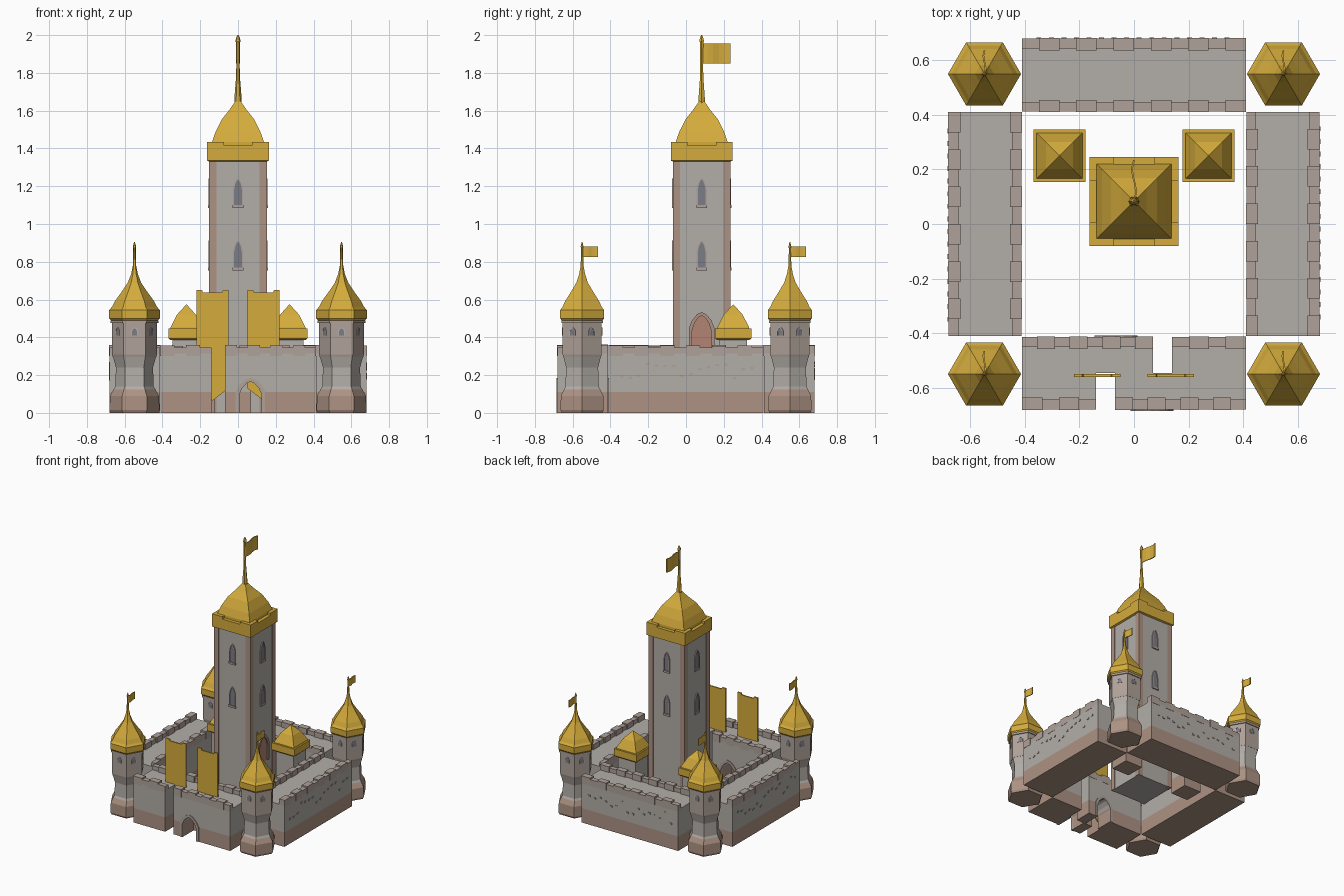
import bpy, bmesh, math, random
from mathutils import Matrix, Vector

if "Cube" in bpy.data.objects:
    bpy.data.objects.remove(bpy.data.objects["Cube"])

random.seed(4)


def material(name, c):
    m = bpy.data.materials.new(name)
    m.diffuse_color = (*c, 1)
    m.use_nodes = True
    m.node_tree.nodes["Principled BSDF"].inputs["Base Color"].default_value = m.diffuse_color
    return m


GOLD = material("gold", (0.66, 0.41, 0.045))
STONE = material("stone", (0.45, 0.42, 0.39))
BROWN = material("brown_stone", (0.42, 0.29, 0.23))
MERLON = material("pale_brown", (0.43, 0.36, 0.32))
DARK = material("window_shade", (0.2, 0.2, 0.24))
DOOR = material("door_wood", (0.45, 0.23, 0.17))


def finish(name, bm, mat, mw=Matrix(), split=None):
    """Turn a bmesh into an object; faces below split get the brown stone."""
    if split:
        bmesh.ops.bisect_plane(bm, geom=bm.verts[:] + bm.edges[:] + bm.faces[:],
                               plane_co=(0, 0, split), plane_no=(0, 0, 1))
    bmesh.ops.recalc_face_normals(bm, faces=bm.faces)
    for f in bm.faces:
        f.material_index = int(bool(split) and f.calc_center_median().z < split)
    me = bpy.data.meshes.new(name)
    bm.to_mesh(me)
    bm.free()
    me.materials.append(mat)
    if split:
        me.materials.append(BROWN)
    ob = bpy.data.objects.new(name, me)
    ob.matrix_world = mw
    bpy.context.collection.objects.link(ob)
    return ob


def prism(name, pts, y0, y1, mat, mw=Matrix(), split=None):
    """Extrude an x-z outline from y0 to y1."""
    bm = bmesh.new()
    f = bm.faces.new([bm.verts.new((x, y0, z)) for x, z in pts])
    r = bmesh.ops.extrude_face_region(bm, geom=[f])
    bmesh.ops.translate(bm, vec=(0, y1 - y0, 0),
                        verts=[v for v in r["geom"] if isinstance(v, bmesh.types.BMVert)])
    return finish(name, bm, mat, mw, split)


def box(name, x0, x1, y0, y1, z0, z1, mat, mw=Matrix(), split=None):
    return prism(name, [(x0, z0), (x1, z0), (x1, z1), (x0, z1)], y0, y1, mat, mw, split)


def rings(name, prof, n, mat, mw=Matrix(), split=None):
    """Stack n-sided rings; square profiles give half widths."""
    k, off = (math.sqrt(2), math.pi / 4) if n == 4 else (1, 0)
    bm = bmesh.new()
    rows = [[bm.verts.new((r * k * math.cos(off + math.tau * i / n),
                           r * k * math.sin(off + math.tau * i / n), z)) for i in range(n)]
            for r, z in prof]
    for a, b in zip(rows, rows[1:]):
        for i in range(n):
            bm.faces.new((a[i], a[(i + 1) % n], b[(i + 1) % n], b[i]))
    bm.faces.new(rows[0])
    bm.faces.new(rows[-1])
    return finish(name, bm, mat, mw, split)


def arch(cx, w, z0, z1):
    """Pointed arch outline, running from lower left over the top to lower right."""
    s = [(-w, z0), (-w, z0 + (z1 - z0) * .6), (-w * .75, z0 + (z1 - z0) * .8), (-w * .35, z0 + (z1 - z0) * .95)]
    return [(cx + x, z) for x, z in s] + [(cx, z1)] + [(cx - x, z) for x, z in reversed(s)]


def frame(name, cx, w, z0, z1, t, y0, y1, mat, mw):
    prism(name, arch(cx, w + t, z0, z1 + t) + arch(cx, w, z0, z1)[::-1], y0, y1, mat, mw)


def flag(name, length, z0, z1, mw):
    """Waving flag that flies toward +y."""
    bm = bmesh.new()
    row = []
    for i in range(6):
        t = i / 5
        x = 0.05 * length * math.sin(t * math.tau)
        row.append([bm.verts.new((x + d, length * t, z)) for d, z in
                    ((-.003, z0), (.003, z0), (.003, z1), (-.003, z1))])
    for a, b in zip(row, row[1:]):
        for i in range(4):
            bm.faces.new((a[i], a[(i + 1) % 4], b[(i + 1) % 4], b[i]))
    bm.faces.new(row[0])
    bm.faces.new(row[-1])
    finish(name, bm, GOLD, mw)


T = Matrix.Translation


def turn(deg):
    return Matrix.Rotation(math.radians(deg), 4, 'Z')


def parapet(name, x0, x1, y_out, y_in, mw):
    """Low parapet with wider, taller merlons."""
    s = 1 if y_in > y_out else -1
    box(name, x0, x1, y_out, y_in - s * .008, .30, .347, MERLON, mw)
    n = max(1, round((x1 - x0) / .137))
    p = (x1 - x0) / n
    for i in range(n):
        a = x0 + i * p
        box(name + "_merlon", a, a + p * .55, y_out - s * .002, y_in, .30,
            .358 + random.uniform(-.003, .003), MERLON, mw)


# Back and side curtain walls
for side, ang in (("right", 90), ("back", 180), ("left", 270)):
    m = turn(ang)
    box(side + "_wall", -.41, .41, -.68, -.413, 0, .315, STONE, m, .11)
    parapet(side + "_outer_parapet", -.41, .41, -.68, -.635, m)
    parapet(side + "_inner_parapet", -.41, .41, -.413, -.455, m)
    for i in range(16):
        x, z = -.35 + i * .046, random.uniform(.17, .26)
        box(side + "_loose_brick", x, x + .018, -.684, -.67, z, z + .012, MERLON, m)

# Front gate wall: two half-depth layers, each with a slot and a gate arch
GATE = arch(.066, .058, 0, .165)
for layer, m in (("outer", Matrix()), ("inner", T((0, -1.094, 0)) @ turn(180))):
    box(layer + "_gate_wall_left", -.41, -.14, -.68, -.547, 0, .315, STONE, m, .11)
    prism(layer + "_gate_wall_arched", [(-.07, 0)] + GATE + [(.41, 0), (.41, .315), (-.07, .315)],
          -.68, -.547, STONE, m, .11)
    frame(layer + "_gate_frame", .066, .058, 0, .165, .02, -.686, -.66, MERLON, m)
    parapet(layer + "_gate_parapet_left", -.41, -.14, -.68, -.635, m)
    parapet(layer + "_gate_parapet_right", -.07, .41, -.68, -.635, m)

# Gate banners
for c in (-.135, .135):
    prism("gate_banner", [(c, .065), (c + .085, .13), (c + .085, .65), (c + .055, .65), (c + .05, .637),
                          (c - .05, .637), (c - .055, .65), (c - .085, .65), (c - .085, .13)],
          -.56, -.55, GOLD)

# Corner towers
for sx in (-1, 1):
    for sy in (-1, 1):
        m = T((sx * .548, sy * .55, 0))
        rings("corner_tower", [(.124, 0), (.132, .015), (.13, .09), (.102, .14), (.098, .24), (.115, .30),
                               (.115, .48)], 6, STONE, m, .125)
        rings("corner_tower_room", [(.115, .295), (.119, .31), (.119, .475)], 6, MERLON, m)
        rings("corner_tower_ledge", [(.127, .475), (.127, .49)], 6, MERLON, m)
        rings("corner_tower_roof", [(.12, .485), (.134, .50), (.134, .545), (.12, .56), (.105, .59), (.065, .645),
                                    (.035, .69), (.018, .735), (.009, .78), (.006, .87), (.009, .88), (.002, .905)],
              6, GOLD, m)
        flag("corner_tower_flag", .085, .826, .88, m)
        for k in range(6):
            w = m @ turn(60 * k)
            prism("corner_tower_window", arch(0, .013, .41, .447), -.105, -.1015, DARK, w)
            frame("corner_tower_window_frame", 0, .013, .41, .447, .006, -.107, -.10, STONE, w)

# Keep
K = T((0, .083, 0))
rings("keep_body", [(.149, 0), (.149, 1.36)], 4, STONE, K)
for k in range(4):
    w = K @ turn(90 * k)
    box("keep_corner_pier", .114, .153, -.153, -.114, 0, 1.345, BROWN, w)
    for z in (.77, 1.10):
        prism("keep_window", arch(0, .02, z, z + .135), -.151, -.14, DARK, w)
        frame("keep_window_frame", 0, .02, z, z + .135, .007, -.156, -.14, MERLON, w)
        box("keep_window_sill", -.028, .028, -.158, -.14, z - .015, z, MERLON, w)
    # crown rim corner blocks
    for s in (-1, 1):
        a, b = sorted((s * .075, s * .163))
        box("keep_crown_block", a, b, -.163, -.13, 1.40, 1.433, GOLD, w)
door = K @ turn(90)
prism("keep_door", arch(0, .05, .32, .515), -.153, -.14, DOOR, door)
frame("keep_door_frame", 0, .05, .32, .515, .018, -.162, -.14, BROWN, door)

rings("keep_crown", [(.15, 1.33), (.163, 1.335), (.163, 1.415)], 4, GOLD, K)
rings("keep_roof", [(.138, 1.40), (.137, 1.435), (.118, 1.49), (.085, 1.555), (.045, 1.605), (.014, 1.65)],
      4, GOLD, K)
rings("keep_spire", [(.020, 1.635), (.019, 1.67), (.010, 1.78), (.009, 1.84), (.010, 1.96), (.014, 1.97),
                     (.010, 1.985), (.003, 2.0)], 6, GOLD, K)
flag("keep_flag", .152, 1.85, 1.955, K)

# Small square pavilions beside the keep
for s in (-1, 1):
    m = T((s * .273, .25, 0))
    rings("pavilion_body", [(.074, 0), (.074, .40)], 4, STONE, m, .11)
    rings("pavilion_eave", [(.085, .385), (.096, .395), (.096, .448)], 4, GOLD, m)
    rings("pavilion_roof", [(.085, .44), (.083, .455), (.05, .52), (.002, .573)], 4, GOLD, m)
